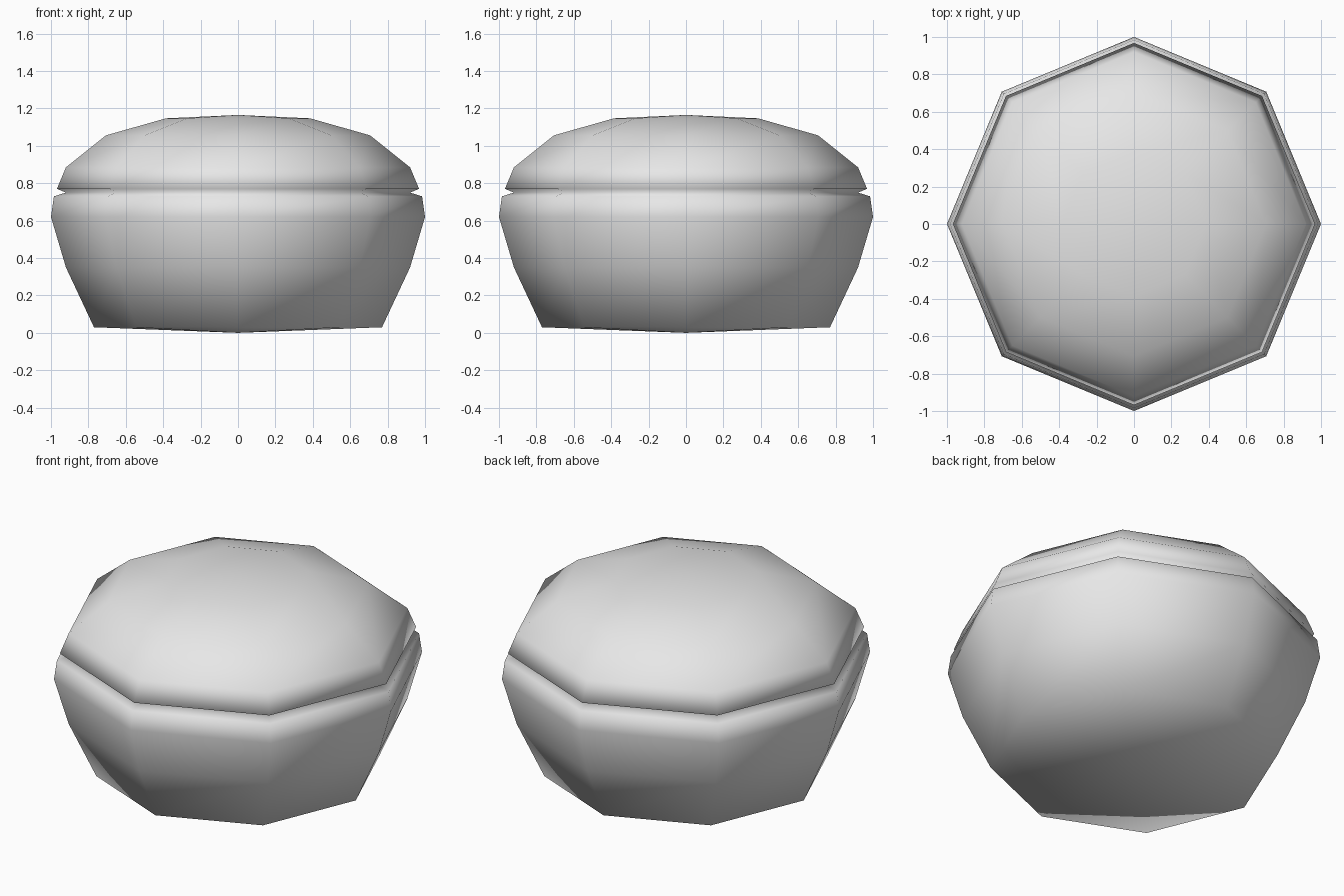
import bpy, bmesh
from math import pi
from mathutils import Matrix

cube = bpy.data.objects.get("Cube")
if cube:
    bpy.data.objects.remove(cube, do_unlink=True)

SIDES = 8

# Plain light grey
grey = bpy.data.materials.new("light_grey")
grey.use_nodes = True
colour = (0.8, 0.8, 0.8, 1)
grey.diffuse_color = colour
grey.node_tree.nodes["Principled BSDF"].inputs["Base Color"].default_value = colour


def lathe(name, profile, bottom, top, material):
    """Turn (radius, height) rings around z and cap them with shallow cones."""
    bm = bmesh.new()
    rings = [[bm.verts.new(Matrix.Rotation(2 * pi * i / SIDES, 3, "Z") @ bm_point)
              for i in range(SIDES)]
             for bm_point in (Matrix.Translation((r, 0, z)).translation for r, z in profile)]
    low, high = bm.verts.new((0, 0, bottom)), bm.verts.new((0, 0, top))
    for i in range(SIDES):
        j = (i + 1) % SIDES
        bm.faces.new((low, rings[0][j], rings[0][i]))
        for a, b in zip(rings, rings[1:]):
            bm.faces.new((a[i], a[j], b[j], b[i]))
        bm.faces.new((high, rings[-1][i], rings[-1][j]))
    bmesh.ops.recalc_face_normals(bm, faces=bm.faces)
    mesh = bpy.data.meshes.new(name)
    bm.to_mesh(mesh)
    bm.free()
    mesh.materials.append(material)
    mesh.shade_smooth()
    obj = bpy.data.objects.new(name, mesh)
    bpy.context.collection.objects.link(obj)
    return obj


# Bowl profile, then the seam groove, then the domed lid
bowl = [(0.77, 0.03), (0.92, 0.35), (1.0, 0.62), (0.984, 0.73)]
groove = [(0.92, 0.75)]
lid = [(0.968, 0.77), (0.92, 0.885), (0.706, 1.056), (0.385, 1.147)]
lathe("lidded_bowl", bowl + groove + lid, 0, 1.165, grey)
